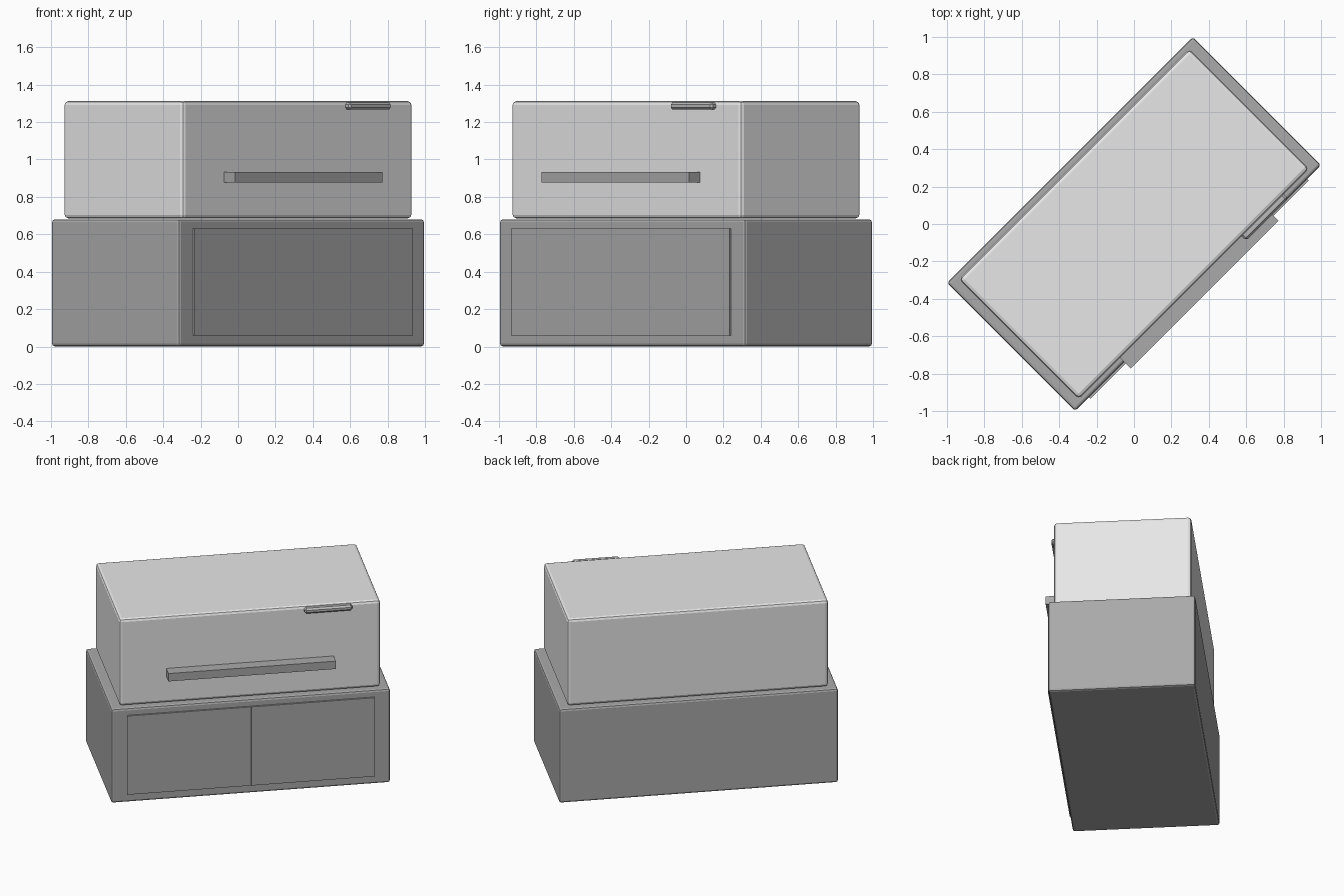
import bpy, bmesh, math
from mathutils import Matrix

if "Cube" in bpy.data.objects:
    bpy.data.objects.remove(bpy.data.objects["Cube"])

ROT = Matrix.Rotation(math.radians(45), 4, 'Z')   # whole model is turned 45 degrees


def material(name, v):
    m = bpy.data.materials.new(name)
    m.diffuse_color = (v, v, v, 1)
    m.use_nodes = True
    m.node_tree.nodes["Principled BSDF"].inputs["Base Color"].default_value = m.diffuse_color
    return m


light = material("light grey", 0.8)
mid = material("mid grey", 0.5)
dark = material("dark grey", 0.4)


def box(name, u, n, z, mat, bevel=0.0, segments=2):
    """Box from ranges along the length (u), toward the front (n) and up (z)."""
    bm = bmesh.new()
    bmesh.ops.create_cube(bm, size=1)
    for v in bm.verts:
        v.co = (u[v.co.x > 0], -n[v.co.y > 0], z[v.co.z > 0])
    bmesh.ops.recalc_face_normals(bm, faces=bm.faces)
    if bevel:
        bmesh.ops.bevel(bm, geom=bm.edges[:], offset=bevel, segments=segments,
                        profile=0.5, affect='EDGES')
    bm.transform(ROT)
    me = bpy.data.meshes.new(name)
    bm.to_mesh(me)
    bm.free()
    me.materials.append(mat)
    ob = bpy.data.objects.new(name, me)
    bpy.context.collection.objects.link(ob)
    return ob


# Lower cabinet with two doors
box("cabinet", (-0.93, 0.93), (-0.484, 0.484), (0.0, 0.68), dark, 0.015)
for side, u in (("left", (-0.826, -0.001)), ("right", (0.001, 0.826))):
    box(side + "_door", u, (0.47, 0.496), (0.06, 0.63), dark)

# Upper unit with its long handle and small control plate
box("upper_unit", (-0.87, 0.87), (-0.4525, 0.4525), (0.684, 1.312), light, 0.02)
box("handle", (-0.558, 0.558), (0.44, 0.534), (0.877, 0.934), dark)
box("control_plate", (0.36, 0.679), (0.44, 0.487), (1.266, 1.305), mid, 0.012, 1)
